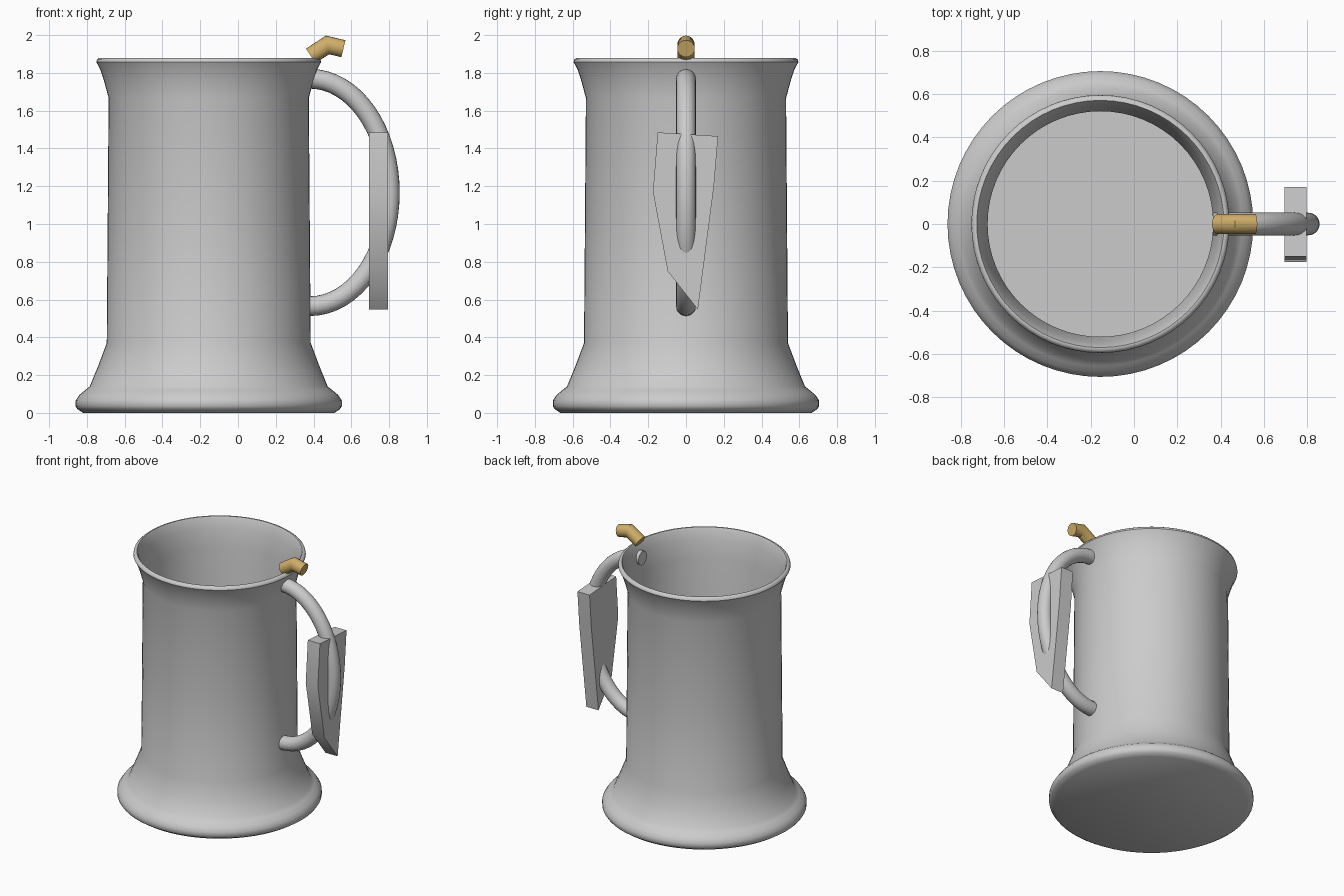
import bpy, bmesh
from math import cos, sin, pi
from mathutils import Vector

if "Cube" in bpy.data.objects:
    bpy.data.objects.remove(bpy.data.objects["Cube"])


def finish(name, bm, angle=40, color=None):
    bmesh.ops.recalc_face_normals(bm, faces=bm.faces[:])
    me = bpy.data.meshes.new(name)
    bm.to_mesh(me)
    bm.free()
    ob = bpy.data.objects.new(name, me)
    bpy.context.collection.objects.link(ob)
    if color:
        mat = bpy.data.materials.new(name + "_colour")
        mat.diffuse_color = color
        mat.use_nodes = True
        mat.node_tree.nodes["Principled BSDF"].inputs["Base Color"].default_value = mat.diffuse_color
        me.materials.append(mat)
    bpy.ops.object.select_all(action='DESELECT')
    ob.select_set(True)
    bpy.context.view_layer.objects.active = ob
    bpy.ops.object.shade_smooth_by_angle(angle=angle * pi / 180)
    return ob


def bridge_rings(bm, rings):
    """Skin consecutive rings of points and cap both ends."""
    loops = [[bm.verts.new(p) for p in ring] for ring in rings]
    n = len(loops[0])
    for a, b in zip(loops, loops[1:]):
        for i in range(n):
            j = (i + 1) % n
            bm.faces.new((a[i], a[j], b[j], b[i]))
    bm.faces.new(loops[0])
    bm.faces.new(loops[-1])


def lathe(name, profile, cx, n=64):
    bm = bmesh.new()
    bridge_rings(bm, [[(cx + r * cos(2 * pi * i / n), r * sin(2 * pi * i / n), z)
                       for i in range(n)] for r, z in profile])
    return finish(name, bm)


def tube(name, path, radius, n=20, **kw):
    """Round tube along an (x, z) path, with mitred joints."""
    pts = [Vector((x, 0, z)) for x, z in path]
    side = Vector((0, 1, 0))
    rings = []
    for k, p in enumerate(pts):
        d_in = (p - pts[max(k - 1, 0)]).normalized()
        d_out = (pts[min(k + 1, len(pts) - 1)] - p).normalized()
        t = (d_in + d_out).normalized()
        up = t.cross(side)
        stretch = 1 / max(t.dot(d_out if d_out.length else d_in), 0.5)
        rings.append([p + side * radius * cos(2 * pi * i / n)
                      + up * radius * stretch * sin(2 * pi * i / n) for i in range(n)])
    bm = bmesh.new()
    bridge_rings(bm, rings)
    return finish(name, bm, **kw)


# Hollow tankard body: outside from base to rim, then down the inside
lathe("tankard_body", [
    (0.665, 0.0), (0.695, 0.02), (0.705, 0.035), (0.705, 0.065), (0.685, 0.095),
    (0.655, 0.12), (0.63, 0.14), (0.585, 0.25), (0.54, 0.37), (0.535, 1.0),
    (0.53, 1.667), (0.555, 1.76), (0.575, 1.82), (0.595, 1.857), (0.592, 1.87),
    (0.58, 1.88), (0.57, 1.88), (0.562, 1.865), (0.545, 1.80), (0.52, 1.667),
    (0.52, 0.10)], -0.155)

# Half-ellipse handle, ends sunk into the wall
arc = [(0.38 + 0.424 * sin(pi * i / 32), 1.167 + 0.602 * cos(pi * i / 32))
       for i in range(33)]
tube("handle", [(0.365, 1.769)] + arc + [(0.365, 0.565)], 0.052)

# Shield plate across the handle
outline = [(-0.15, 1.485), (0.17, 1.465), (0.148, 1.2), (0.063, 0.547),
           (-0.097, 0.75), (-0.175, 1.17)]
bm = bmesh.new()
bridge_rings(bm, [[(x, y, z) for y, z in outline] for x in (0.693, 0.795)])
finish("handle_shield", bm)

# Brass thumb rest on the rim
tube("thumb_rest", [(0.385, 1.89), (0.474, 1.948), (0.558, 1.928)], 0.046,
     color=(0.62, 0.42, 0.14, 1))
